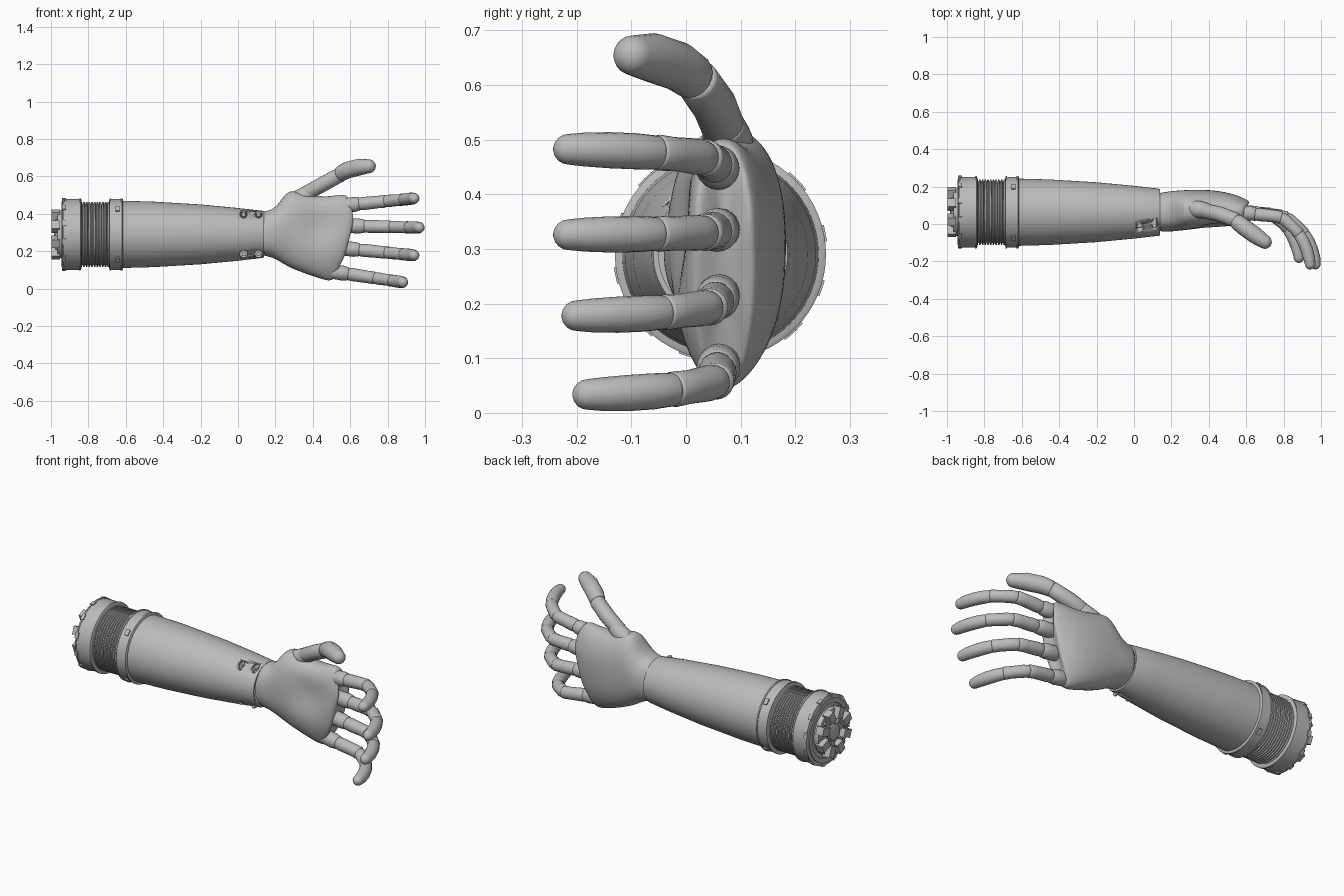
import bpy, bmesh, math
from mathutils import Vector, Matrix

cube = bpy.data.objects.get("Cube")
if cube:
    bpy.data.objects.remove(cube, do_unlink=True)

grey = bpy.data.materials.new("plain_grey")
grey.use_nodes = True
COLOUR = (0.5, 0.5, 0.5, 1)
grey.diffuse_color = COLOUR
grey.node_tree.nodes["Principled BSDF"].inputs["Base Color"].default_value = COLOUR

AXIS = Vector((0, 0.063, 0.29))   # forearm centre line, along x


def finish(name, bm, angle=35):
    bmesh.ops.recalc_face_normals(bm, faces=bm.faces)
    mesh = bpy.data.meshes.new(name)
    bm.to_mesh(mesh)
    bm.free()
    mesh.materials.append(grey)
    ob = bpy.data.objects.new(name, mesh)
    bpy.context.collection.objects.link(ob)
    bpy.ops.object.select_all(action='DESELECT')
    ob.select_set(True)
    bpy.context.view_layer.objects.active = ob
    bpy.ops.object.shade_smooth_by_angle(angle=math.radians(angle))
    return ob


def loft(bm, rings, closed=False):
    """Skin a list of point rings, capping the ends unless closed."""
    rows = [[bm.verts.new(p) for p in ring] for ring in rings]
    n = len(rows[0])
    pairs = list(zip(rows, rows[1:])) + ([(rows[-1], rows[0])] if closed else [])
    for a, b in pairs:
        for i in range(n):
            j = (i + 1) % n
            bm.faces.new((a[i], a[j], b[j], b[i]))
    if not closed:
        bm.faces.new(rows[0][::-1])
        bm.faces.new(rows[-1])


def lathe(name, profile, closed=False, n=64):
    bm = bmesh.new()
    turn = [2 * math.pi * i / n for i in range(n)]
    loft(bm, [[AXIS + Vector((x, r * math.cos(a), r * math.sin(a))) for a in turn]
              for x, r in profile], closed)
    return finish(name, bm)


def tube(name, pts, radii, ends=(0.35, 0.35), n=20):
    """Rounded limb segment through the points."""
    pts = [Vector(p) for p in pts]
    last = len(pts) - 1
    tang = [(pts[min(i + 1, last)] - pts[max(i - 1, 0)]).normalized() for i in range(last + 1)]
    stations = list(zip(pts, tang, radii))

    def dome(i, sign, k):
        p, t, r = stations[i]
        return [(p + t * sign * k * r * math.sin(a), t, r * math.cos(a))
                for a in (0.35, 0.7, 1.05, 1.4)]
    stations = dome(0, -1, ends[0])[::-1] + stations + dome(last, 1, ends[1])
    rings = []
    for p, t, r in stations:
        u = t.cross(Vector((0, 0, 1))).normalized()
        v = u.cross(t)
        rings.append([p + r * (u * math.cos(a) + v * math.sin(a))
                      for a in (2 * math.pi * i / n for i in range(n))])
    bm = bmesh.new()
    loft(bm, rings)
    return finish(name, bm, 50)


def radial_blocks(name, count, x, radius, size, start=0.0):
    """Boxes spaced evenly around the forearm axis."""
    bm = bmesh.new()
    for i in range(count):
        m = (Matrix.Translation(AXIS + Vector((x, 0, 0)))
             @ Matrix.Rotation(start + 2 * math.pi * i / count, 4, 'X')
             @ Matrix.Translation((0, 0, radius)) @ Matrix.Diagonal((*size, 1)))
        bmesh.ops.create_cube(bm, size=1, matrix=m)
    return finish(name, bm)


def front_cylinders(name, places, radius, y0, y1):
    bm = bmesh.new()
    for x, z in places:
        m = Matrix.Translation((x, (y0 + y1) / 2, z)) @ Matrix.Rotation(math.pi / 2, 4, 'X')
        bmesh.ops.create_cone(bm, cap_ends=True, segments=24, radius1=radius,
                              radius2=radius, depth=y1 - y0, matrix=m)
    return finish(name, bm)


# Forearm shell, open at the wrist, with four screw holes
outer = [(-0.63, 0.180), (-0.45, 0.175), (-0.2, 0.160), (0, 0.141), (0.13, 0.126), (0.14, 0.123)]
inner = [(0.14, 0.113), (0, 0.120), (-0.2, 0.14), (-0.63, 0.155)]
forearm = lathe("forearm_shell", outer + inner, closed=True)
places = [(x, AXIS.z + s * 0.106) for x in (0.03, 0.11) for s in (-1, 1)]
cutter = front_cylinders("screw_hole_cutter", places, 0.019, -0.2, 0.03)
cutter.hide_render = True
cutter.hide_viewport = True
cut = forearm.modifiers.new("screw_holes", 'BOOLEAN')
cut.operation = 'DIFFERENCE'
cut.object = cutter
cut.solver = 'EXACT'
front_cylinders("screw_heads", places, 0.011, -0.018, 0.05)
lathe("forearm_core", [(-0.6, 0.15), (-0.3, 0.14)])


# Elbow collars with stepped, chamfered edges
def collar(name, x0, x1, r):
    e, d = 0.012, 0.007
    lathe(name, [(x0, r - 2 * d), (x0 + 0.004, r - d), (x0 + 0.004, r), (x0 + e, r),
                 (x0 + e, r - d / 2), (x1 - e, r - d / 2), (x1 - e, r),
                 (x1 - 0.004, r), (x1, r - d)])


collar("forearm_collar", -0.69, -0.615, 0.193)
collar("end_collar", -0.94, -0.838, 0.193)
radial_blocks("forearm_collar_latches", 4, -0.645, 0.19, (0.022, 0.034, 0.012), math.pi / 4)
radial_blocks("end_collar_studs", 12, -0.93, 0.186, (0.02, 0.03, 0.02), 0.2)

# Ribbed sleeve between the collars
ribs = []
for i in range(11):
    x = -0.845 + i * 0.0145
    ribs += [(x, 0.163), (x + 0.003, 0.174), (x + 0.010, 0.174), (x + 0.013, 0.163)]
lathe("ribbed_sleeve", ribs)

# Connector on the elbow end
lathe("connector_rim", [(-0.945, 0.175), (-0.945, 0.15), (-0.925, 0.145), (-0.925, 0.175)], closed=True)
lathe("connector_plate", [(-0.965, 0.10), (-0.965, 0.125), (-0.93, 0.13)])
lathe("connector_hub", [(-0.985, 0.03), (-0.98, 0.045), (-0.94, 0.05)])
radial_blocks("connector_teeth", 8, -0.974, 0.104, (0.044, 0.046, 0.062), math.pi / 8)
radial_blocks("connector_spokes", 8, -0.965, 0.07, (0.02, 0.015, 0.07))


# Palm: sections of t, low z, high z, palm y, back y
def knuckle_x(z):
    line = [(0.03, 0.50), (0.17, 0.57), (0.36, 0.62), (0.44, 0.61), (0.53, 0.57)]
    for (za, xa), (zb, xb) in zip(line, line[1:]):
        if z <= zb:
            return xa + (xb - xa) * (z - za) / (zb - za)
    return line[-1][1]


sections = [(-0.05, 0.185, 0.40, -0.03, 0.158), (0, 0.175, 0.415, -0.04, 0.167),
            (0.09, 0.168, 0.42, -0.042, 0.174), (0.18, 0.15, 0.46, -0.038, 0.178),
            (0.29, 0.122, 0.528, -0.034, 0.182), (0.42, 0.10, 0.517, -0.034, 0.184),
            (0.6, 0.076, 0.495, -0.03, 0.182), (0.8, 0.053, 0.493, -0.022, 0.168),
            (0.94, 0.04, 0.507, -0.005, 0.142), (1.0, 0.046, 0.497, 0.01, 0.126),
            (1.003, 0.07, 0.47, 0.025, 0.115)]


def power(c, p):
    return math.copysign(abs(c) ** p, c)


rings = []
for t, lo, hi, front, back in sections:
    ring = []
    for i in range(32):
        a = 2 * math.pi * i / 32
        c, s = math.cos(a), math.sin(a)
        z = (lo + hi) / 2 + (hi - lo) / 2 * power(s, 0.9)
        y = (front + back) / 2 + (back - front) / 2 * power(c, 0.85)
        if c < 0:   # hollow of the palm
            y += 0.04 * -c * math.exp(-((t - 0.65) / 0.2) ** 2 - ((z - 0.34) / 0.1) ** 2)
        ring.append((0.14 + t * (knuckle_x(z) - 0.14), y, z))
    rings.append(ring)
bm = bmesh.new()
loft(bm, rings)
palm = finish("palm", bm, 60)
palm.modifiers.new("smooth_surface", 'SUBSURF').levels = 2
palm.modifiers[0].render_levels = 2

# Fingers: root x, root z, tip z, raise of the tip
fingers = {"index": (0.60, 0.448, 0.482, 0.0), "middle": (0.628, 0.335, 0.326, 0.0),
           "ring": (0.60, 0.212, 0.178, 0.015), "little": (0.54, 0.086, 0.034, 0.035)}
for name, (x, z0, z1, lift) in fingers.items():
    def path(*steps):
        return [(x + d, y + lift * min(1, max(0, d / 0.34)), z0 + (z1 - z0) * d / 0.34)
                for d, y in steps]
    tube(name + "_knuckle", path((-0.06, 0.062), (0.02, 0.057), (0.045, 0.054)),
         (0.038, 0.040, 0.036))
    tube(name + "_lower_segment", path((0.05, 0.052), (0.075, 0.05), (0.15, 0.042), (0.185, 0.035)),
         (0.033, 0.035, 0.033, 0.034))
    tube(name + "_middle_segment", path((0.19, 0.032), (0.21, 0.018), (0.255, -0.022), (0.28, -0.05)),
         (0.031, 0.033, 0.031, 0.033), (0.6, 0.4))
    tube(name + "_fingertip", path((0.283, -0.055), (0.305, -0.092), (0.325, -0.14), (0.338, -0.185),
                                   (0.342, -0.215)),
         (0.031, 0.033, 0.033, 0.031, 0.028), (0.5, 1))

# Thumb
tube("thumb_base", [(0.30, 0.085, 0.47), (0.36, 0.075, 0.50), (0.40, 0.07, 0.525)],
     (0.045, 0.046, 0.038))
tube("thumb_lower_segment", [(0.37, 0.072, 0.512), (0.46, 0.052, 0.562), (0.545, 0.02, 0.608)],
     (0.040, 0.041, 0.040))
tube("thumb_tip", [(0.55, 0.012, 0.615), (0.585, -0.015, 0.634), (0.65, -0.062, 0.65),
                   (0.70, -0.096, 0.654)],
     (0.042, 0.045, 0.045, 0.037), (0.5, 1))
